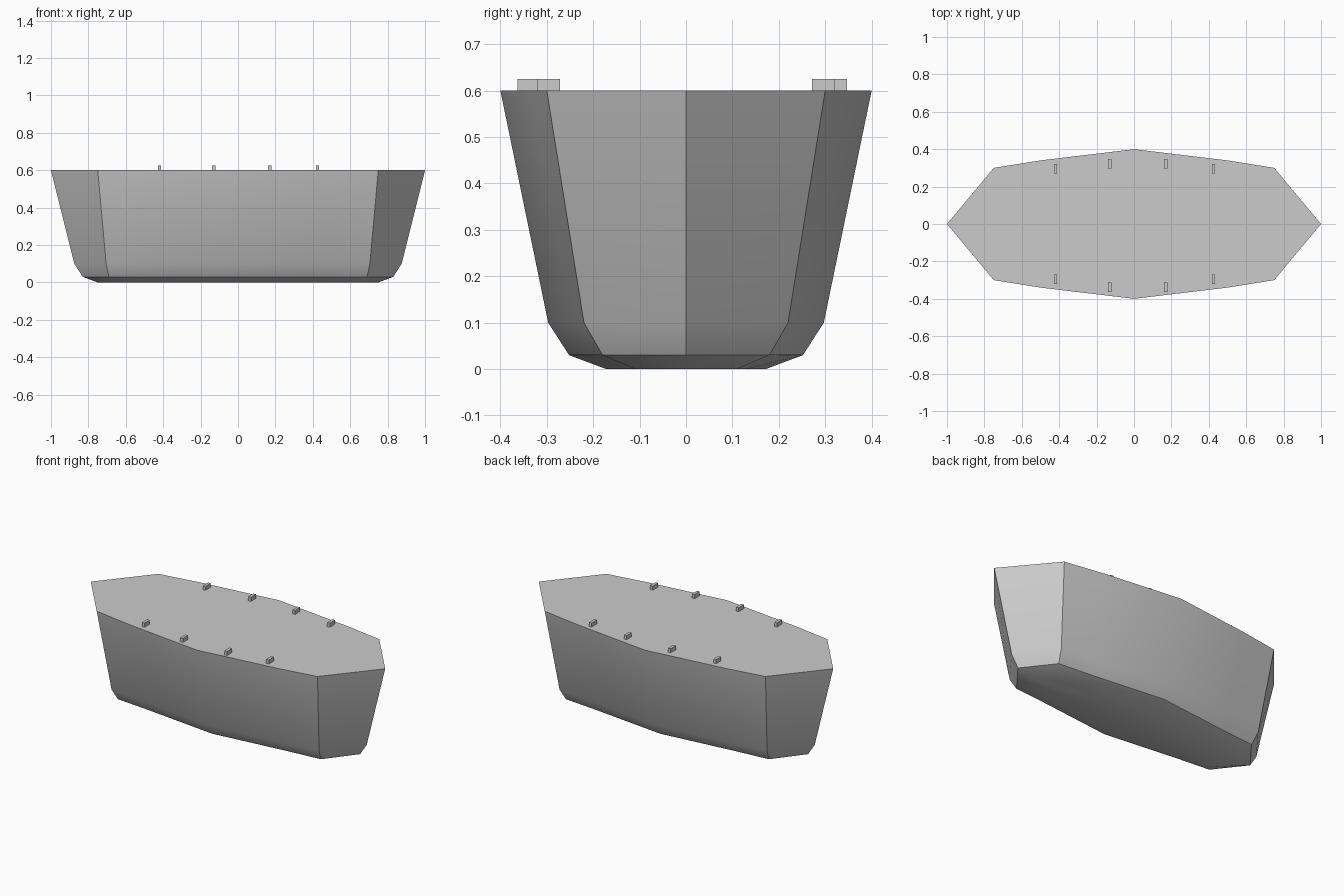
import bpy, bmesh, math

if "Cube" in bpy.data.objects:
    bpy.data.objects.remove(bpy.data.objects["Cube"])

# Hull sections from keel to deck: z, then (x, y) for end tip, corner, shoulder, middle
SECTIONS = [
    (0.00, (0.75, 0), (0.65, 0.11), (0.44, 0.13), (0, 0.172)),
    (0.03, (0.83, 0), (0.69, 0.18), (0.47, 0.20), (0, 0.252)),
    (0.10, (0.875, 0), (0.705, 0.22), (0.48, 0.245), (0, 0.297)),
    (0.60, (1.00, 0), (0.75, 0.30), (0.50, 0.34), (0, 0.40)),
]


def ring(tip, corner, shoulder, middle):
    """Mirror a quarter outline into a closed, counter-clockwise outline."""
    half = [tip, corner, shoulder, middle]
    half += [(-x, y) for x, y in (shoulder, corner, tip)]
    return half + [(x, -y) for x, y in half[-2:0:-1]]


def make_object(name, bm):
    mesh = bpy.data.meshes.new(name)
    bm.to_mesh(mesh)
    bm.free()
    obj = bpy.data.objects.new(name, mesh)
    bpy.context.collection.objects.link(obj)
    return obj


# Hull with flat deck
bm = bmesh.new()
rings = [[bm.verts.new((x, y, z)) for x, y in ring(*pts)] for z, *pts in SECTIONS]
for low, high in zip(rings, rings[1:]):
    for i in range(len(low)):
        j = (i + 1) % len(low)
        bm.faces.new((low[i], low[j], high[j], high[i]))
bm.faces.new(rings[0][::-1])
bm.faces.new(rings[-1])
hull = make_object("hull", bm)
bpy.context.view_layer.objects.active = hull
hull.select_set(True)
bpy.ops.object.shade_smooth_by_angle(angle=math.radians(30))

# Small deck blocks along both rails
for side, outer in (("front", -0.338), ("back", 0.322)):
    inner = math.copysign(0.296, outer)
    for n, (x, y) in enumerate([(-0.42, inner), (-0.13, outer), (0.17, outer), (0.425, inner)]):
        bm = bmesh.new()
        bmesh.ops.create_cube(bm, size=1)
        bmesh.ops.scale(bm, vec=(0.018, 0.05, 0.03), verts=bm.verts)
        block = make_object(f"{side}_deck_block_{n + 1}", bm)
        block.location = (x, y, 0.61)
